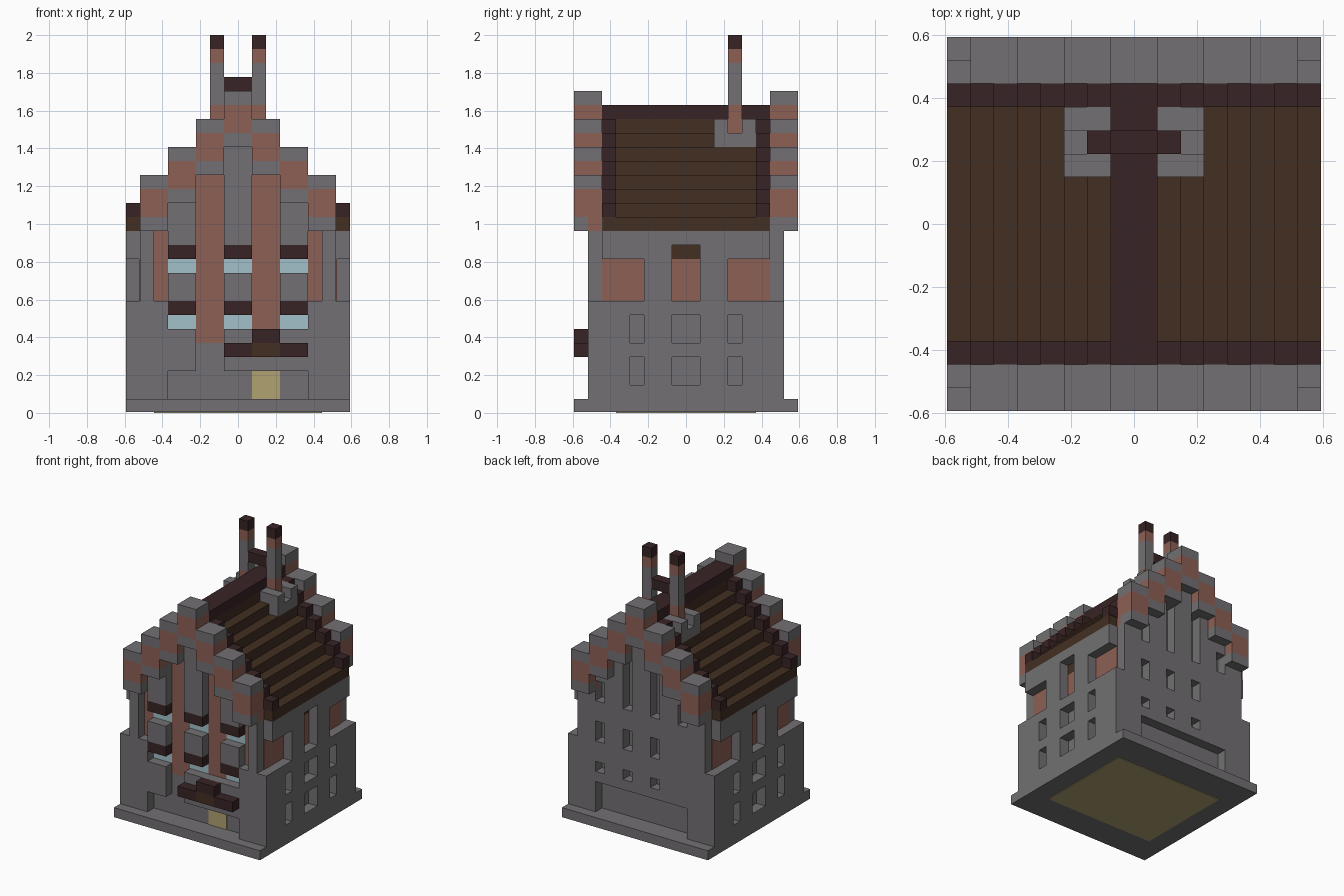
import bpy
import bmesh

old = bpy.data.objects.get("Cube")
if old:
    bpy.data.objects.remove(old, do_unlink=True)

U = 2 / 27   # edge of one building block
E = 0.06     # thickness of painted plates, in blocks


def material(name, rgb):
    m = bpy.data.materials.new(name)
    m.use_nodes = True
    col = (*rgb, 1)
    m.diffuse_color = col
    bsdf = next(n for n in m.node_tree.nodes if n.type == 'BSDF_PRINCIPLED')
    bsdf.inputs["Base Color"].default_value = col
    bsdf.inputs["Roughness"].default_value = 0.9
    return m


STONE = material("grey stone", (0.17, 0.163, 0.17))
BRICK = material("red brick", (0.27, 0.115, 0.09))
BROWN = material("brown roof wood", (0.055, 0.028, 0.016))
DARK = material("dark timber", (0.04, 0.017, 0.018))
GLASS = material("pale glass", (0.36, 0.53, 0.58))
YELLOW = material("yellow wood", (0.44, 0.36, 0.17))


def finish(name, bm, mat):
    bmesh.ops.recalc_face_normals(bm, faces=bm.faces)
    me = bpy.data.meshes.new(name)
    bm.to_mesh(me)
    bm.free()
    me.materials.append(mat)
    ob = bpy.data.objects.new(name, me)
    bpy.context.collection.objects.link(ob)
    return ob


def boxes(name, mat, items, mx=False, my=False):
    """Boxes (x0, x1, y0, y1, z0, z1) in blocks, optionally mirrored in x and y."""
    bm = bmesh.new()
    for x0, x1, y0, y1, z0, z1 in items:
        for sx in ((1, -1) if mx else (1,)):
            for sy in ((1, -1) if my else (1,)):
                vs = bmesh.ops.create_cube(bm, size=1)["verts"]
                for v in vs:
                    v.co.x = sx * (x0 if v.co.x < 0 else x1) * U
                    v.co.y = sy * (y0 if v.co.y < 0 else y1) * U
                    v.co.z = (z0 if v.co.z < 0 else z1) * U
    return finish(name, bm, mat)


def prism(name, mat, half, y0, y1):
    """Profile (x, z), mirrored in x, extruded along y."""
    pts = half + [(-x, z) for x, z in reversed(half)]
    bm = bmesh.new()
    f = bm.faces.new([bm.verts.new((x * U, y0 * U, z * U)) for x, z in pts])
    ext = bmesh.ops.extrude_face_region(bm, geom=[f])["geom"]
    moved = [v for v in ext if isinstance(v, bmesh.types.BMVert)]
    bmesh.ops.translate(bm, verts=moved, vec=(0, (y1 - y0) * U, 0))
    return finish(name, bm, mat)


def carve(ob, holes, mx=False):
    cutter = boxes("window_cutter", STONE, holes, mx)
    cutter.hide_render = True
    mod = ob.modifiers.new("windows", 'BOOLEAN')
    mod.operation, mod.solver, mod.object = 'DIFFERENCE', 'EXACT', cutter
    dg = bpy.context.evaluated_depsgraph_get()
    dg.update()
    me = bpy.data.meshes.new_from_object(ob.evaluated_get(dg))
    ob.modifiers.clear()
    ob.data = me
    bpy.data.objects.remove(cutter, do_unlink=True)


# Plinth and floor
boxes("plinth", STONE, [(-8, 8, -8, 8, E, 1)])
boxes("floor", YELLOW, [(-6, 6, -5, 5, 0, 2 * E)])

# Lower storeys with side windows, back windows and a long back recess
lower = boxes("lower_walls", STONE, [(-8, 8, -6, 7, 1, 8)])
side_holes = [(7, 8.5, a, b, z, z + 2)
              for z in (2, 5) for a, b in ((-4, -3), (-1, 1), (3, 4))]
back_holes = [(a, a + 1, 6, 7.5, 5, 6) for a in (1, 4)]
carve(lower, side_holes + back_holes, mx=True)
carve(lower, [(-5, 5, 6, 7.5, 0.5, 4)])

# Upper storeys with a stepped top and back windows
steps = [(7, 8)]
for i in range(4):
    w, h = 7 - 2 * i, 14 + 2 * i
    steps += [(w, h), (w - 2, h)] if i < 3 else [(w, h)]
upper = prism("upper_walls", STONE, steps, -6, 7)
carve(upper, [(1, 2, 6, 7.5, 12, 17), (4, 5, 6, 7.5, 12, 14)]
      + [(a, a + 1, 6, 7.5, 8.02, 10) for a in (1, 4)], mx=True)

# Front face layer around the entrance
boxes("front_corner_walls", STONE, [(5, 8, -7, -6, 1, 8)], mx=True)
boxes("front_sill_panels", STONE, [(-5, -3, -7, -6, 3, 6), (-1, 5, -7, -6, 3, 6)])
boxes("front_corner_posts", STONE, [(6, 7, -7, -6, 8, 13)], mx=True)
boxes("front_outer_brick", BRICK, [(5, 6, -6 - E, -6, 8, 13)], mx=True)
boxes("front_brick_pillars", BRICK, [(-3, -1, -6 - E, -6, 5, 17),
                                     (1, 3, -6 - E, -6, 6, 17)])

# Three window bays
for name, x, top in (("right", -4, 15), ("centre", 0, 19), ("left", 4, 15)):
    a, b = x - 1, x + 1
    boxes(name + "_bay_stone", STONE, [(a, b, -7, -6, 8, 10), (a, b, -7, -6, 12, top)])
    boxes(name + "_bay_lintels", DARK, [(a, b, -7, -6, z, z + 1) for z in (7, 11)])
    boxes(name + "_bay_glass", GLASS, [(a, b, -6 - E, -6, z, z + 1) for z in (6, 10)])

# Door and canopy
boxes("door", YELLOW, [(1, 3, -6 - E, -6, 1, 3)])
boxes("canopy", DARK, [(-1, 1, -8, -7, 4, 5), (3, 5, -8, -7, 4, 5),
                       (1, 3, -8, -7, 5, 6)])
boxes("canopy_centre", BROWN, [(1, 3, -8, -7, 4, 5)])

# Upper side walls with recessed brick
boxes("side_piers", STONE, [(7, 8, 1, 3, 8, 11), (7, 8, 1, 6, 11, 12)], mx=True, my=True)
boxes("side_eaves_band", STONE, [(7, 8, -6, 6, 12, 13)], mx=True)
boxes("side_corner_brick", BRICK, [(7, 7 + E, 3, 6, 8, 11)], mx=True, my=True)
boxes("side_window_brick", BRICK, [(7, 7 + E, -1, 1, 8, 11)], mx=True)
boxes("side_window_lintel", BROWN, [(7, 7 + E, -1, 1, 11, 12)], mx=True)

# Stepped roof, edge trims and ridge
profile = [(8, 13)]
for k in range(8):
    profile.append((8 - k, 14 + k))
    if k < 7:
        profile.append((7 - k, 14 + k))
prism("roof", BROWN, profile, -5.95, 5.95)
boxes("roof_trim", DARK, [(7 - k, 8 - k, 5, 6, 14 + k, 15 + k) for k in range(8)],
      mx=True, my=True)
boxes("roof_ridge", DARK, [(-1, 1, -5, 5, 21, 22)])

# Stepped gables, front and back
brick, stone = [(5, 7, 6, 7, 13, 14)], []
for i in range(4):
    a, b, z = max(5 - 2 * i, 0), 7 - 2 * i, 14 + 2 * i
    brick.append((a, b, 6, 8, z, z + 2))
    stone.append((a, b, 6, 8, z + 2, z + 3))
    stone.append((a, b, 7 if i == 0 else 6, 8, z - 1, z))
boxes("gable_brick", BRICK, brick, mx=True, my=True)
boxes("gable_stone", STONE, stone, mx=True, my=True)

# Chimneys on stone seats, joined by a beam
boxes("chimney_seats", STONE, [(1, 3, 2, 5, 19, 20), (1, 3, 2, 3, 20, 21),
                               (1, 3, 4, 5, 20, 21)], mx=True)
boxes("chimney_brick", BRICK, [(1, 2, 3, 4, 20, 22), (1, 2, 3, 4, 25, 26)], mx=True)
boxes("chimney_shafts", STONE, [(1, 2, 3, 4, 22, 25)], mx=True)
boxes("chimney_caps", DARK, [(1, 2, 3, 4, 26, 27)], mx=True)
boxes("chimney_beam", DARK, [(-1, 1, 3, 4, 23, 24)])
